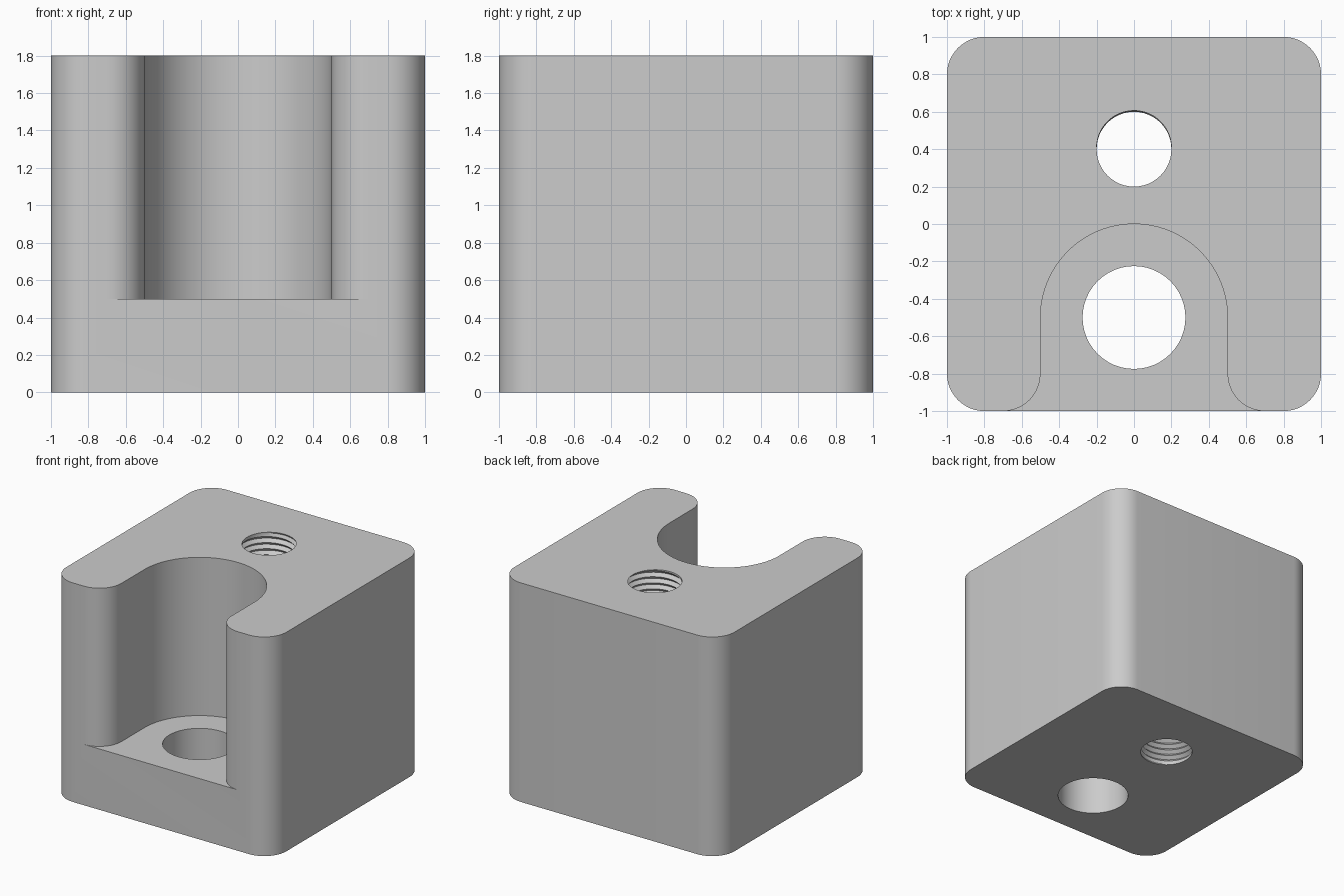
import bpy, bmesh
from math import pi, sin, cos, radians

HEIGHT, FLOOR, ROUND = 1.8, 0.5, 0.2

if "Cube" in bpy.data.objects:
    bpy.data.objects.remove(bpy.data.objects["Cube"])

grey = bpy.data.materials.new("light grey")
grey.use_nodes = True
colour = (0.6, 0.6, 0.6, 1)
grey.diffuse_color = colour
grey.node_tree.nodes["Principled BSDF"].inputs["Base Color"].default_value = colour


def arc(cx, cy, r, start, end, steps):
    """Points along an arc, angles in degrees."""
    angles = [radians(start + (end - start) * i / steps) for i in range(steps + 1)]
    return [(cx + r * cos(a), cy + r * sin(a)) for a in angles]


def finish(name, bm):
    bmesh.ops.recalc_face_normals(bm, faces=bm.faces)
    mesh = bpy.data.meshes.new(name)
    bm.to_mesh(mesh)
    bm.free()
    mesh.materials.append(grey)
    obj = bpy.data.objects.new(name, mesh)
    bpy.context.collection.objects.link(obj)
    return obj


def extrude(name, outline, z0, z1):
    bm = bmesh.new()
    face = bm.faces.new([bm.verts.new((x, y, z0)) for x, y in outline])
    top = bmesh.ops.extrude_face_region(bm, geom=[face])["geom"]
    verts = [g for g in top if isinstance(g, bmesh.types.BMVert)]
    bmesh.ops.translate(bm, verts=verts, vec=(0, 0, z1 - z0))
    return finish(name, bm)


def threaded_rod(name, y, radius, depth, pitch, sides=48):
    """Helical rod that fades to a plain circle at both ends of the block."""
    bm = bmesh.new()
    low, high = -0.03, HEIGHT + 0.03
    rows = []
    for k in range(-4, int(2 * HEIGHT / pitch) + 4):
        row = []
        for i in range(sides):
            a = 2 * pi * i / sides
            z = min(max(pitch * (k / 2 + i / sides), low), high)
            cut = min(depth, max(0, min(z, HEIGHT - z))) if k % 2 else 0
            r = radius + cut
            row.append(bm.verts.new((r * cos(a), y + r * sin(a), z)))
        rows.append(row)
    # Each turn joins the start of the row one pitch higher
    for k in range(len(rows) - 1):
        for i in range(sides):
            if i < sides - 1:
                ring = (rows[k][i], rows[k][i + 1], rows[k + 1][i + 1], rows[k + 1][i])
            elif k + 3 < len(rows):
                ring = (rows[k][i], rows[k + 2][0], rows[k + 3][0], rows[k + 1][i])
            else:
                continue
            bm.faces.new(ring)
    bmesh.ops.remove_doubles(bm, verts=bm.verts, dist=0.0005)
    # Close the two ends
    for end in (low, high):
        rim = [e for e in bm.edges if e.is_boundary
               and all(abs(v.co.z - end) < 0.001 for v in e.verts)]
        if rim:
            bmesh.ops.holes_fill(bm, edges=rim, sides=0)
    return finish(name, bm)


# Block with rounded upright edges
inner = 1 - ROUND
corners = [(inner, inner, 0), (-inner, inner, 90), (-inner, -inner, 180), (inner, -inner, 270)]
outline = [p for x, y, a in corners for p in arc(x, y, ROUND, a, a + 90, 12)]
block = extrude("block", outline, 0, HEIGHT)

# Open slot with a round back and flared mouth
half = arc(0.7, -0.8, ROUND, 270, 180, 12) + arc(0, -0.5, 0.5, 0, 90, 24)
slot = [(0.7, -1.1)] + half + [(-x, y) for x, y in reversed(half[:-1])] + [(-0.7, -1.1)]
cutters = [
    extrude("slot_cutter", slot, FLOOR, HEIGHT + 0.1),
    extrude("bolt_hole_cutter", arc(0, -0.5, 0.275, 0, 352.5, 47), -0.1, FLOOR + 0.1),
    threaded_rod("thread_cutter", 0.4, 0.2, 0.025, 0.05),
]

# Cut the block, then drop the cutters
bpy.ops.object.select_all(action="DESELECT")
bpy.context.view_layer.objects.active = block
block.select_set(True)
for cutter in cutters:
    mod = block.modifiers.new(cutter.name, "BOOLEAN")
    mod.operation = "DIFFERENCE"
    mod.solver = "EXACT"
    mod.object = cutter
    bpy.ops.object.modifier_apply(modifier=mod.name)
    bpy.data.objects.remove(cutter)

bpy.ops.object.shade_smooth_by_angle(angle=radians(30))
